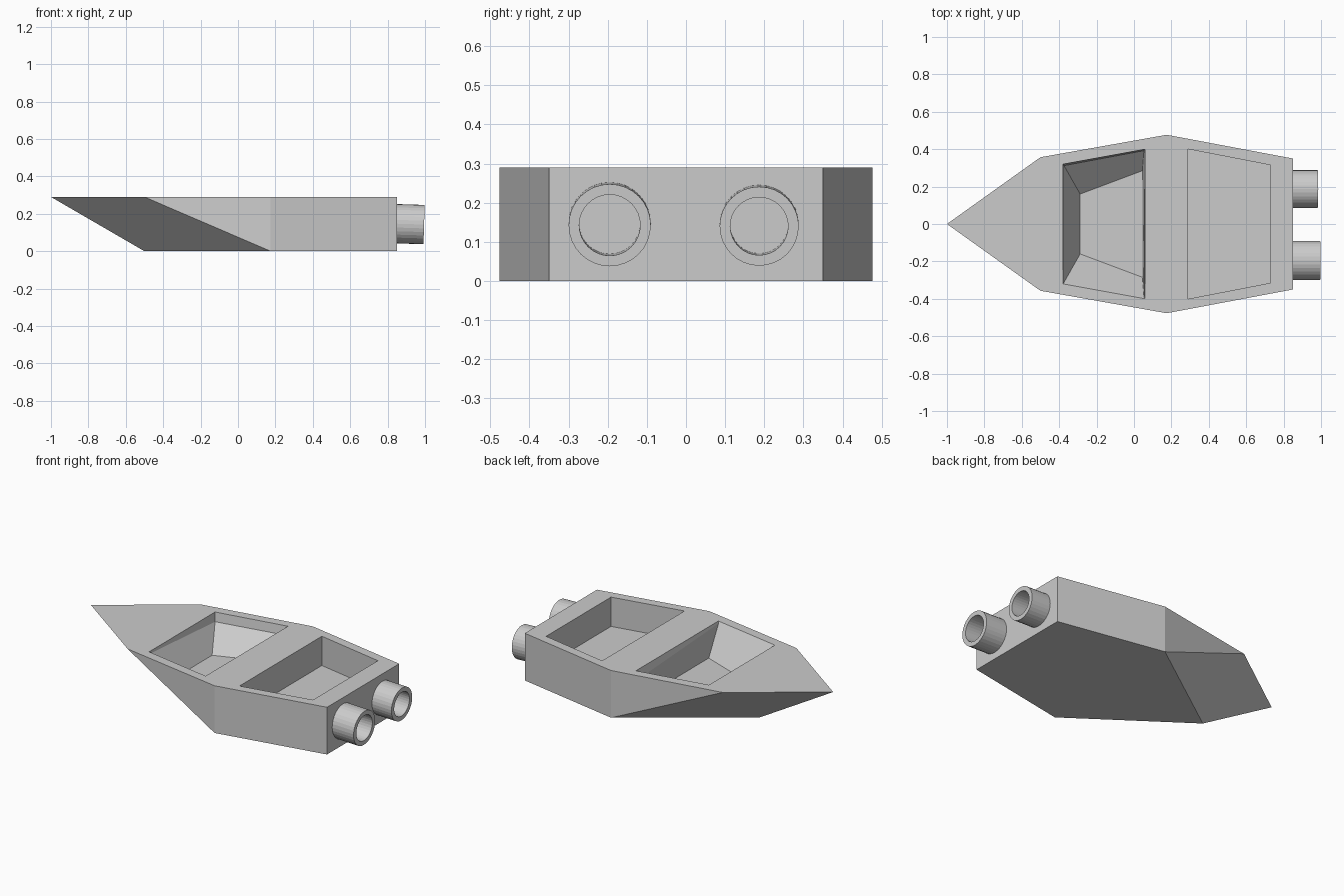
import bpy, bmesh, math
from mathutils import Matrix, Vector

if "Cube" in bpy.data.objects:
    bpy.data.objects.remove(bpy.data.objects["Cube"])


def to_object(name, bm):
    bmesh.ops.recalc_face_normals(bm, faces=bm.faces)
    mesh = bpy.data.meshes.new(name)
    bm.to_mesh(mesh)
    bm.free()
    obj = bpy.data.objects.new(name, mesh)
    bpy.context.collection.objects.link(obj)
    return obj


def loft(name, rings, closed=False):
    """Join rings of points; cap the ends, or close first ring to last."""
    bm = bmesh.new()
    loops = [[bm.verts.new(p) for p in ring] for ring in rings]
    pairs = list(zip(loops, loops[1:]))
    if closed:
        pairs.append((loops[-1], loops[0]))
    for a, b in pairs:
        n = len(a)
        for i in range(n):
            j = (i + 1) % n
            bm.faces.new((a[i], a[j], b[j], b[i]))
    if not closed:
        bm.faces.new(loops[0])
        bm.faces.new(loops[-1])
    return to_object(name, bm)


def mirrored(x0, y0, x1, y1, z0, z1):
    """Four-corner ring, z0 on the +y side and z1 on the -y side."""
    return [(x0, y0, z0), (x1, y1, z0), (x1, -y1, z1), (x0, -y0, z1)]


# Hull: convex faceted body with raked bow
TOP, FLOOR = 0.29, 0.11
points = [(-1, 0, TOP), (-0.5, 0, 0)]
for s in (1, -1):
    points += [(-0.5, 0.357 * s, TOP)]
    for z in (0, TOP):
        points += [(0.175, 0.477 * s, z), (0.85, 0.35 * s, z)]
bm = bmesh.new()
for p in points:
    bm.verts.new(p)
bmesh.ops.convex_hull(bm, input=bm.verts)
bmesh.ops.dissolve_limit(bm, angle_limit=math.radians(1.5), verts=bm.verts, edges=bm.edges)
hull = to_object("hull", bm)

# Cockpit recess: short lip, then walls sloping in to the floor
cockpit = loft("cockpit_cutter", [
    mirrored(-0.38, 0.32, 0.06, 0.40, 0.4, 0.4),
    mirrored(-0.38, 0.32, 0.06, 0.40, TOP, TOP),
    mirrored(-0.374, 0.312, 0.053, 0.392, 0.235, 0.28),
    mirrored(-0.288, 0.16, 0.045, 0.285, FLOOR, FLOOR)])

# Rear recess: straight walls
rear = loft("rear_cutter", [
    mirrored(0.29, 0.40, 0.73, 0.315, 0.4, 0.4),
    mirrored(0.29, 0.40, 0.73, 0.315, FLOOR, FLOOR)])

for cutter in (cockpit, rear):
    cutter.hide_render = True
    cutter.hide_viewport = True
    cutter.display_type = 'WIRE'
    mod = hull.modifiers.new(cutter.name, 'BOOLEAN')
    mod.operation = 'DIFFERENCE'
    mod.solver = 'EXACT'
    mod.object = cutter


# Exhaust pipes: hollow tubes drooping slightly from the stern
def pipe(name, y, z, radius, bore, length, sides=32):
    tilt = (Matrix.Translation((0.85, y, z))
            @ Matrix.Rotation(math.radians(1.8), 4, 'Y'))
    rings = []
    for x, r in ((-0.02, radius), (length, radius), (length, bore), (-0.02, bore)):
        rings.append([tilt @ Vector((x, r * math.cos(a), r * math.sin(a)))
                      for a in (2 * math.pi * i / sides for i in range(sides))])
    return loft(name, rings, closed=True)


pipe("exhaust_pipe_left", -0.195, 0.147, 0.105, 0.078, 0.145)
pipe("exhaust_pipe_right", 0.187, 0.144, 0.101, 0.074, 0.132)
